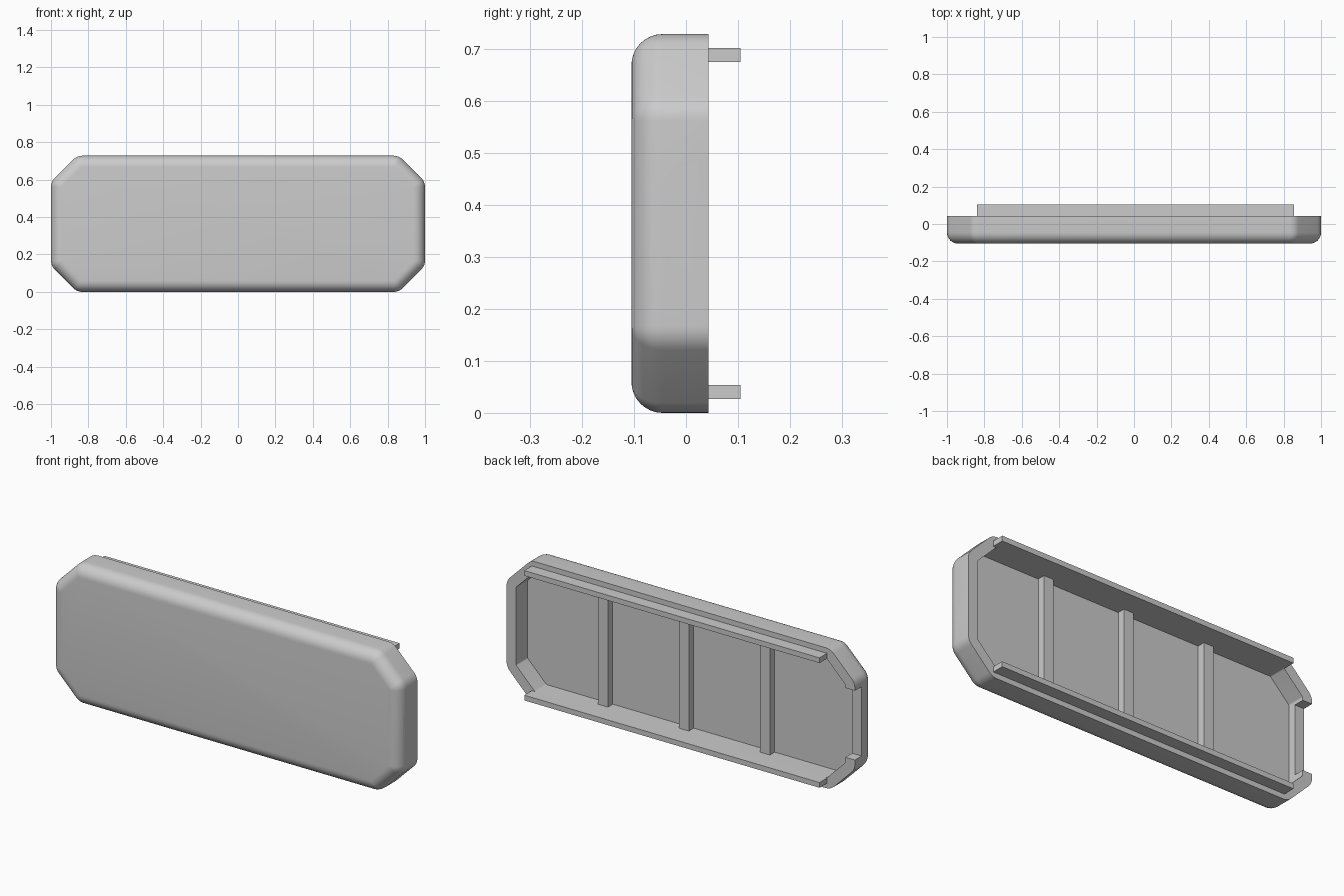
import bpy, bmesh, math
from mathutils import Vector

if "Cube" in bpy.data.objects:
    bpy.data.objects.remove(bpy.data.objects["Cube"], do_unlink=True)

HEIGHT, MID = 0.728, 0.364
CHAMFER = 0.14          # cut corner size
WALL = 0.054
RIM, FLOOR, FRONT = 0.043, -0.052, -0.105
ROUND = 0.06            # front edge rounding
CORNER = 0.066          # rounding between neighbouring sides

grey = bpy.data.materials.new("plain_grey")
grey.use_nodes = True
grey.diffuse_color = (0.6, 0.6, 0.6, 1)
grey.node_tree.nodes["Principled BSDF"].inputs["Base Color"].default_value = (0.6, 0.6, 0.6, 1)


def make_object(name, bm):
    bmesh.ops.recalc_face_normals(bm, faces=bm.faces)
    mesh = bpy.data.meshes.new(name)
    bm.to_mesh(mesh)
    bm.free()
    mesh.materials.append(grey)
    obj = bpy.data.objects.new(name, mesh)
    bpy.context.collection.objects.link(obj)
    return obj


def box(name, x, y, z):
    """Box from (low, high) pairs on each axis."""
    bm = bmesh.new()
    bmesh.ops.create_cube(bm, size=1)
    for v in bm.verts:
        v.co = [(a + b) / 2 + c * (b - a) for (a, b), c in zip((x, y, z), v.co)]
    return make_object(name, bm)


def outline(inset, steps=6):
    """Octagon with rounded corners, moved inwards by inset, as (x, z) pairs."""
    radius = CORNER - inset
    half = math.pi / 8
    points = []
    corners = [(1, MID - CHAMFER), (1 - CHAMFER, MID)]
    for quarter in range(4):
        sx = 1 if quarter in (0, 3) else -1
        sz = 1 if quarter in (0, 1) else -1
        order = corners if sx * sz > 0 else corners[::-1]
        for i, (x, z) in enumerate(order):
            # centre of the arc that is tangent to both sides of this corner
            middle = quarter * math.pi / 2 + half + i * math.pi / 4
            reach = CORNER / math.cos(half)
            cx = sx * x - reach * math.cos(middle)
            cz = sz * z - reach * math.sin(middle)
            for s in range(steps + 1):
                a = middle - half + 2 * half * s / steps
                points.append((cx + radius * math.cos(a), MID + cz + radius * math.sin(a)))
    return points


# Hollow cover: outer rounded skin, rim, inner wall and floor
bm = bmesh.new()
levels = [(WALL, FLOOR), (WALL, RIM), (0, RIM)]
for s in range(9):
    a = s * math.pi / 16
    levels.append((ROUND * (1 - math.cos(a)), FRONT + ROUND * (1 - math.sin(a))))
rings = [[bm.verts.new((x, y, z)) for x, z in outline(inset)] for inset, y in levels]
for low, high in zip(rings, rings[1:]):
    for i in range(len(low)):
        j = (i + 1) % len(low)
        bm.faces.new((low[i], low[j], high[j], high[i]))
bm.faces.new(rings[0])
bm.faces.new(rings[-1])
cover = make_object("cover_shell", bm)

# Cutters: round finger notch at one end, lowered wall at the other
bm = bmesh.new()
bmesh.ops.create_cone(bm, cap_ends=True, segments=64, radius1=0.1245, radius2=0.1245, depth=0.2)
for v in bm.verts:
    v.co = Vector((v.co.z + 1.1 - WALL, v.co.x + 0.0565, v.co.y + 0.369))
notch = make_object("notch_cutter", bm)
slot = box("slot_cutter", (-1.1, -0.93), (-0.012, 0.1), (0.19, 0.55))
for cutter in (notch, slot):
    cutter.hide_render = True
    mod = cover.modifiers.new(cutter.name, "BOOLEAN")
    mod.operation = "DIFFERENCE"
    mod.solver = "EXACT"
    mod.object = cutter

bpy.context.view_layer.objects.active = cover
cover.select_set(True)
for mod in list(cover.modifiers):
    bpy.ops.object.modifier_apply(modifier=mod.name)
for cutter in (notch, slot):
    bpy.data.objects.remove(cutter, do_unlink=True)
bpy.ops.object.shade_smooth_by_angle(angle=math.radians(30))

# Locating lips, flush with the inside of the long walls
for name, z in (("lower_lip", 0.027), ("upper_lip", HEIGHT - WALL)):
    box(name, (-0.84, 0.855), (RIM - 0.002, 0.105), (z, z + 0.027))

# Stiffening ribs across the floor
for i, name in enumerate(("right_rib", "middle_rib", "left_rib")):
    x = 0.02 + (i - 1) * 0.465
    box(name, (x - 0.028, x + 0.028), (FLOOR - 0.005, -0.012), (WALL - 0.005, HEIGHT - WALL + 0.005))
